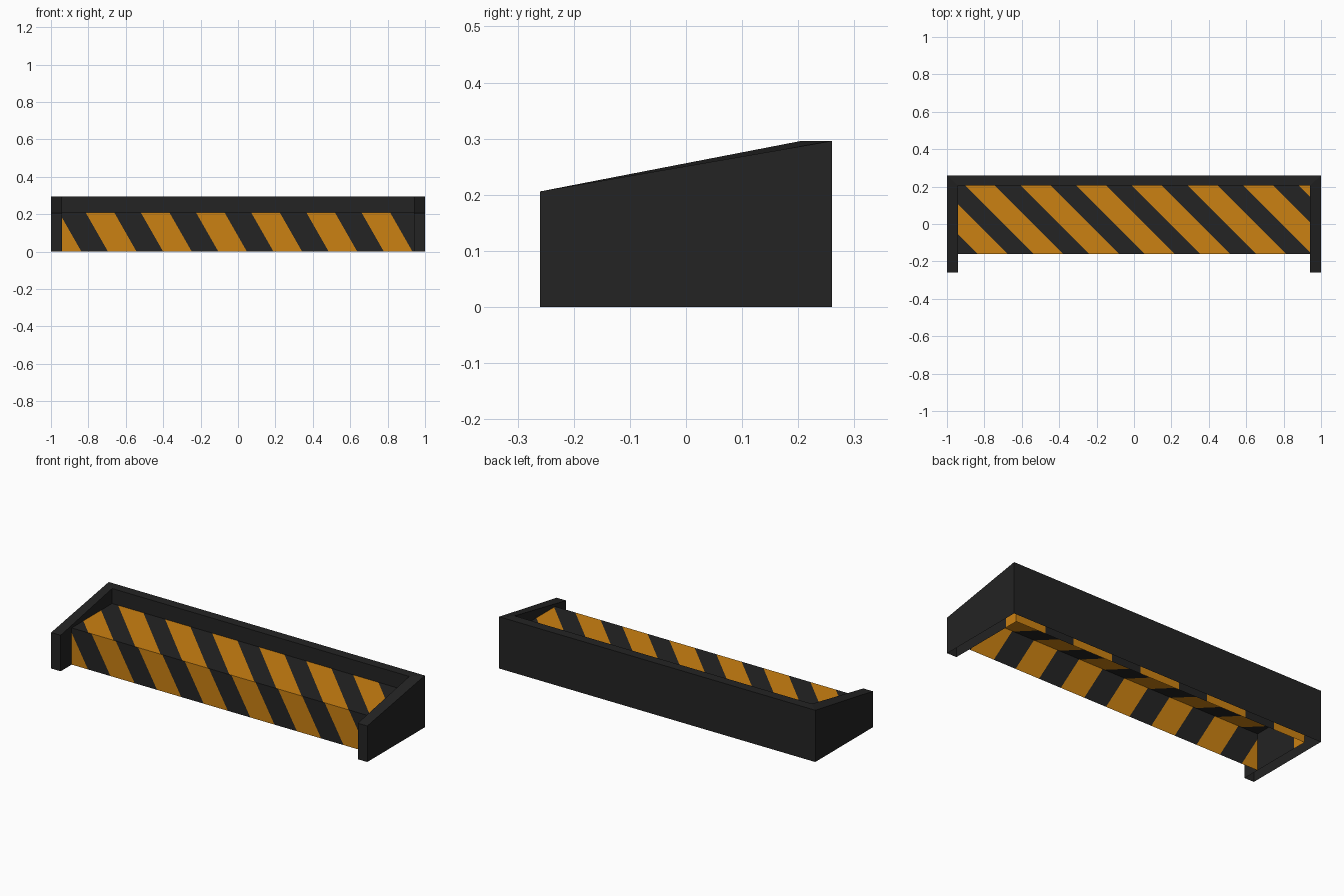
import bpy, bmesh, math
from mathutils import Vector

if "Cube" in bpy.data.objects:
    bpy.data.objects.remove(bpy.data.objects["Cube"])


def material(name, rgb):
    m = bpy.data.materials.new(name)
    m.diffuse_color = (*rgb, 1)
    m.use_nodes = True
    m.node_tree.nodes["Principled BSDF"].inputs["Base Color"].default_value = m.diffuse_color
    return m


BLACK = material("matte black", (0.017, 0.017, 0.017))
ORANGE = material("warning orange", (0.60, 0.22, 0.006))


def finish(name, bm, mats):
    me = bpy.data.meshes.new(name)
    bm.to_mesh(me)
    bm.free()
    for m in mats:
        me.materials.append(m)
    ob = bpy.data.objects.new(name, me)
    bpy.context.collection.objects.link(ob)
    return ob


XO, XI = 1.0, 0.94                    # outer and inner half widths
YF, YS, YI, YB = -0.26, -0.16, 0.205, 0.26   # front, step front, inner back, back
ZF, ZS, ZB = 0.206, 0.21, 0.296       # front height, step height, back height
ZM = ZF + (ZB - ZF) * (YS - YF) / (YI - YF)

# Surround: hollow U-shaped shell, open underneath
bm = bmesh.new()


def face(*pts):
    bm.faces.new([bm.verts.new(p) for p in pts])


for s in (-1, 1):
    o, i = s * XO, s * XI
    face((o, YF, 0), (o, YB, 0), (o, YB, ZB), (o, YF, ZF))        # outer side
    face((i, YF, 0), (i, YS, 0), (i, YS, ZS), (i, YS, ZM), (i, YF, ZF))
    face((i, YS, ZS), (i, YI, ZS), (i, YI, ZB), (i, YS, ZM))      # inner side
    face((o, YF, 0), (i, YF, 0), (i, YF, ZF), (o, YF, ZF))        # front end
    face((o, YF, ZF), (o, YB, ZB), (i, YI, ZB), (i, YS, ZM), (i, YF, ZF))  # rim
face((-XO, YB, 0), (XO, YB, 0), (XO, YB, ZB), (-XO, YB, ZB))      # back
face((-XI, YI, ZS), (XI, YI, ZS), (XI, YI, ZB), (-XI, YI, ZB))    # inner back
face((-XO, YB, ZB), (XO, YB, ZB), (XI, YI, ZB), (-XI, YI, ZB))    # back rim
bmesh.ops.remove_doubles(bm, verts=bm.verts, dist=1e-5)
bmesh.ops.recalc_face_normals(bm, faces=bm.faces)
finish("surround", bm, [BLACK])

# Step: box without underside, cut into diagonal stripes
bm = bmesh.new()
bmesh.ops.create_cube(bm, size=1)
for v in bm.verts:
    v.co = (2 * XI * v.co.x, YS + (v.co.y + 0.5) * (YI - YS), (v.co.z + 0.5) * ZS)
bmesh.ops.delete(bm, geom=[f for f in bm.faces if f.normal.z < -0.5], context='FACES')
bm.normal_update()

# face direction, stripe direction, first orange edge, period, orange width
RULES = [
    ((0, -1, 0), (1, 0, 0.571), -0.990, 0.295, 0.153),
    ((0, 0, 1), (1, 1, 0), -0.995, 0.2975, 0.160),
    ((0, 1, 0), (1, 0, 0), -0.990, 0.435, 0.250),
    ((1, 0, 0), (0, 1, 0), 0.125, 5.0, 1.0),
    ((-1, 0, 0), (0, 1, 0), 0.125, 5.0, 1.0),
]
for facing, along, start, period, width in RULES:
    facing, along = Vector(facing), Vector(along)

    def side():
        return [f for f in bm.faces if f.normal.dot(facing) > 0.9]

    for k in range(-2, 9):
        for off in (start + k * period, start + k * period + width):
            fs = side()
            geom = fs + list({e for f in fs for e in f.edges}) + list({v for f in fs for v in f.verts})
            bmesh.ops.bisect_plane(bm, geom=geom, dist=1e-5,
                                   plane_co=along * (off / along.length_squared), plane_no=along)
            bm.normal_update()
    for f in side():
        u = f.calc_center_median().dot(along)
        f.material_index = 1 if (u - start) % period < width else 0
finish("striped_step", bm, [BLACK, ORANGE])
